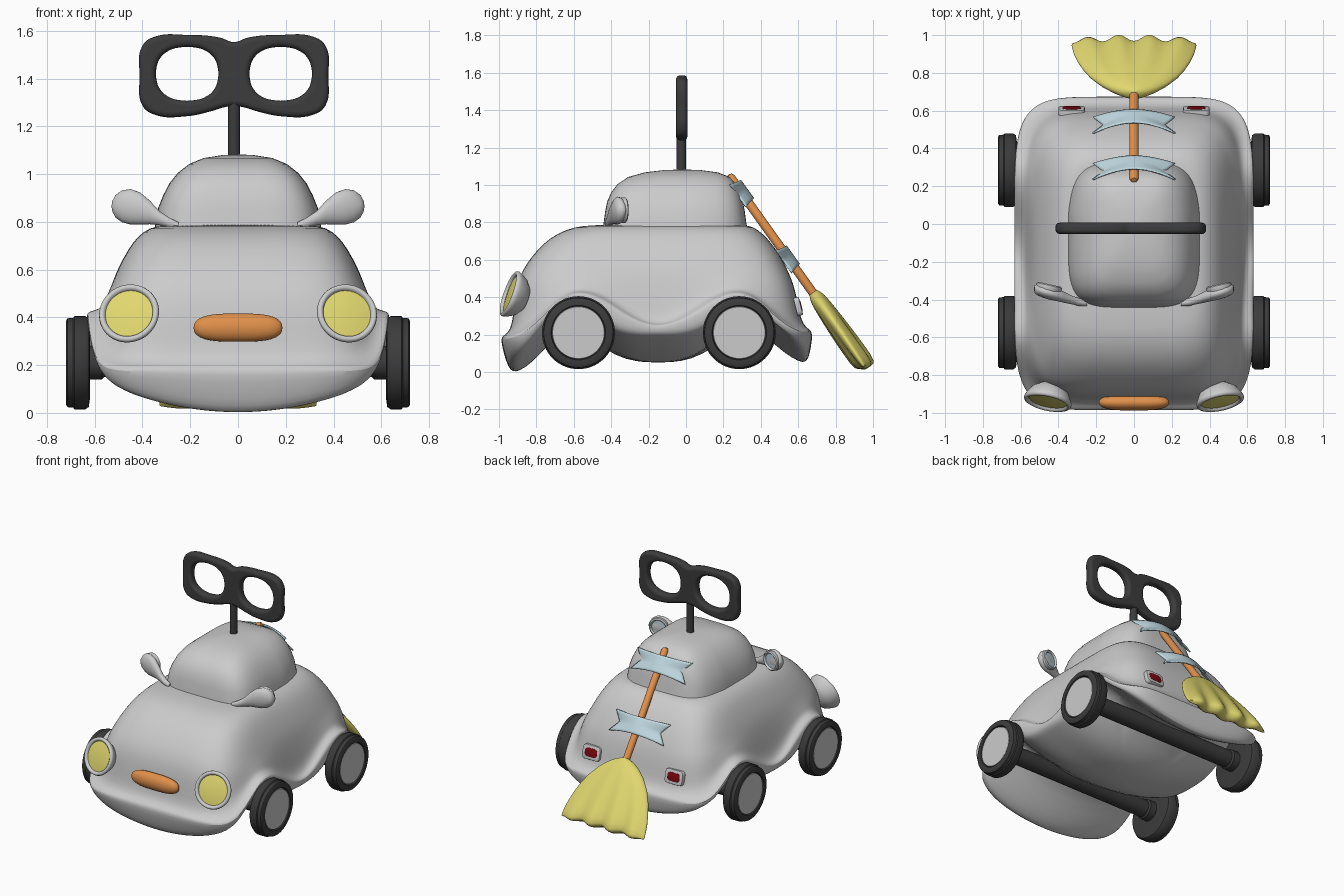
import bpy, bmesh, math
from mathutils import Vector, Matrix

if "Cube" in bpy.data.objects:
    bpy.data.objects.remove(bpy.data.objects["Cube"])

def mat(name, *c):
    m = bpy.data.materials.new(name)
    m.diffuse_color = (*c, 1)
    m.use_nodes = True
    m.node_tree.nodes["Principled BSDF"].inputs["Base Color"].default_value = m.diffuse_color
    return m

DARK = mat("dark", .045, .045, .045)
YELLOW = mat("yellow", .75, .68, .16)
ORANGE = mat("orange", .75, .28, .07)
BLUE = mat("pale_blue", .52, .68, .74)
RED = mat("dark_red", .2, .002, .006)

def finish(ob, m=None, angle=40):
    if m:
        ob.data.materials.append(m)
    bpy.ops.object.select_all(action='DESELECT')
    ob.select_set(True)
    bpy.context.view_layer.objects.active = ob
    bpy.ops.object.shade_smooth_by_angle(angle=math.radians(angle))
    return ob

def make(name, bm, m=None, angle=40):
    bmesh.ops.remove_doubles(bm, verts=bm.verts, dist=1e-5)
    bmesh.ops.recalc_face_normals(bm, faces=bm.faces)
    me = bpy.data.meshes.new(name)
    bm.to_mesh(me)
    bm.free()
    ob = bpy.data.objects.new(name, me)
    bpy.context.collection.objects.link(ob)
    return finish(ob, m, angle)

def loft(name, rings, m=None, angle=40, closed=True):
    bm = bmesh.new()
    vs = [[bm.verts.new(p) for p in r] for r in rings]
    n = len(vs[0])
    for a, b in zip(vs, vs[1:]):
        for i in range(n if closed else n - 1):
            j = (i + 1) % n
            bm.faces.new((a[i], a[j], b[j], b[i]))
    if closed:
        for r in (vs[0], vs[-1]):
            if (r[0].co - r[n // 2].co).length > 1e-4:
                bm.faces.new(r)
    return make(name, bm, m, angle)

def lathe(name, prof, pos, axis, m=None, seg=48, angle=35):
    M = Matrix.Translation(pos) @ Vector(axis).to_track_quat('Z', 'Y').to_matrix().to_4x4()
    ang = [2 * math.pi * i / seg for i in range(seg)]
    return loft(name, [[M @ Vector((r * math.cos(a), r * math.sin(a), h)) for a in ang]
                       for r, h in prof], m, angle)

def keys(tab, y):
    if y <= tab[0][0]:
        return tab[0][1]
    for (a, p), (b, q) in zip(tab, tab[1:]):
        if y <= b:
            t = (1 - math.cos(math.pi * (y - a) / (b - a))) / 2
            return p + (q - p) * t
    return tab[-1][1]

def plan(hx, y0, y1, n, seg=128):
    # rounded-rectangle outline seen from above
    out = []
    for i in range(seg):
        a = 2 * math.pi * (i + .5) / seg
        c, s = math.cos(a), math.sin(a)
        r = (abs(c) ** n + abs(s) ** n) ** (-1 / n)
        out.append((hx * r * c, (y0 + y1) / 2 + (y1 - y0) / 2 * r * s))
    return out

def crease(y):   # top of the flared wheel-arch skirt
    return keys([(-.95, .2), (-.57, .43), (-.15, .255), (.28, .43), (.63, .23)], y)

def low(x, y):   # underside height, with a round belly between the axles
    if -.57 < y < .28:
        z = .05 + .22 * abs((y + .15) / .425) ** 3
    else:
        z = keys([(-.92, 0), (-.57, .27), (.28, .27), (.64, .05)], y)
    return min(z + .38 * x * x, crease(y) - .055)

# car body: underside, flared skirt, then hood and sides
edge = plan(.6, -.925, .635, 6)
rings = []
for s in (0, .15, .3, .45, .6, .75, .87, .96):
    pts = [(x * s, -.145 + (y + .145) * s) for x, y in edge]
    rings.append([(x, y, low(x, y)) for x, y in pts])
for hx, y0, y1, f in ((.61, -.925, .635, 0), (.628, -.95, .655, .12), (.634, -.972, .668, .45),
                      (.634, -.99, .677, .83), (.622, -.982, .667, .96), (.6, -.955, .645, 1.03)):
    rings.append([(x, y, low(x, y) + (crease(y) - low(x, y)) * f) for x, y in plan(hx, y0, y1, 6)])
for hx, y0, y1, t in ((.576, -.93, .615, .15), (.563, -.92, .6, .45), (.543, -.903, .573, .85)):
    rings.append([(x, y, crease(y) + (.52 - crease(y)) * t) for x, y in plan(hx, y0, y1, 5.5)])
for hx, y0, y1, z in ((.525, -.87, .54, .55), (.5, -.83, .51, .61), (.46, -.765, .46, .685),
                      (.42, -.69, .41, .74), (.37, -.6, .36, .775), (.32, -.5, .32, .787), (0, -.1, -.1, .789)):
    rings.append([(x, y, z) for x, y in plan(hx, y0, y1, 5)])
body = loft("car_body", rings, angle=50)
body.modifiers.new("smooth", 'SUBSURF').levels = 1

# cabin, slightly narrower towards the rear
cab = ((.35, -.445, .33, .76), (.345, -.44, .322, .8), (.334, -.432, .314, .86), (.314, -.422, .304, .91),
       (.288, -.4, .288, .96), (.252, -.365, .265, 1.005), (.205, -.31, .235, 1.042),
       (.145, -.22, .17, 1.067), (.07, -.12, .08, 1.079), (0, -.02, -.02, 1.083))
loft("cabin", [[(x * (1 - .25 * max(0, y - .05)), y, z) for x, y in plan(hx, a, b, 4.3, 96)]
               for hx, a, b, z in cab], angle=60)

# wheels and axles
tyre = ((0, -.05), (.15, -.05), (.185, -.045), (.195, -.03), (.195, .015), (.188, .02),
        (.186, .044), (.176, .05), (.146, .05), (.141, .035), (0, .035))
for y, end in ((-.575, "front"), (.285, "rear")):
    for s, side in ((1, "right"), (-1, "left")):
        p = (.67 * s, y, .21)
        lathe(f"{end}_{side}_tyre", tyre, p, (s, 0, 0), DARK, 64)
        lathe(f"{end}_{side}_hub", ((.141, .034), (.138, .046), (0, .046)), p, (s, 0, 0), None, 64)
    lathe(f"{end}_axle", ((0, -.64), (.07, -.64), (.07, -.57), (.06, -.56),
                          (.06, .56), (.07, .57), (.07, .64), (0, .64)), (0, y, .21), (1, 0, 0), DARK)

for s, side in ((1, "right"), (-1, "left")):
    # headlights
    p, d = (.455 * s, -.93, .414), (.2 * s, -.92, .33)
    lathe(side + "_headlight_housing", ((0, -.085), (.06, -.08), (.1, -.05), (.122, -.01), (.128, .006), (.125, .018),
          (.114, .023), (.104, .016), (.1, .004), (0, .004)), p, d, None, 64, 60)
    lathe(side + "_headlight_lens", ((.102, .007), (.07, .012), (.035, .015), (0, .016)), p, d, YELLOW, 64)
    # wing mirrors: tapering egg on a stalk, glass facing back
    rings = []
    for x, y, z, r in ((.25, -.42, .785, .014), (.29, -.413, .797, .022), (.33, -.402, .816, .03), (.37, -.388, .84, .05),
                       (.41, -.374, .856, .067), (.45, -.364, .863, .074), (.485, -.355, .865, .067),
                       (.512, -.348, .865, .048), (.526, -.345, .865, .023), (.53, -.344, .865, 0)):
        rings.append([(s * x, y + min(r, .014 + r * .3) * math.cos(a), z + r * math.sin(a))
                      for a in [math.pi * k / 12 for k in range(24)]])
    loft(side + "_mirror_shell", rings, angle=60)
    p, d = (.452 * s, -.345, .865), (-.22 * s, 1, 0)
    lathe(side + "_mirror_rim", ((0, -.02), (.06, -.015), (.069, .005), (.068, .02), (.06, .026),
                                 (.053, .02), (.05, .01), (0, .01)), p, d)
    lathe(side + "_mirror_glass", ((.051, .014), (0, .016)), p, d, BLUE)
    # tail lights
    M = Matrix.Translation((.33 * s, .6, .35)) @ Matrix.Rotation(math.radians(14), 4, 'X')
    for nm, w, h, dep, off, m in (("housing", .14, .1, .03, 0, None), ("lens", .1, .062, .02, .008, RED)):
        bm = bmesh.new()
        bmesh.ops.create_cube(bm, size=1, matrix=Matrix.Translation((0, off, 0)) @ Matrix.Diagonal((w, dep, h, 1)))
        along = [e for e in bm.edges if abs(e.verts[0].co.y - e.verts[1].co.y) > .01]
        bmesh.ops.bevel(bm, geom=along, offset=.024, segments=5, affect='EDGES', profile=.5)
        rim = [e for e in bm.edges if all(v.co.y > off + dep * .4 for v in e.verts)]
        bmesh.ops.bevel(bm, geom=rim, offset=.006, segments=2, affect='EDGES', profile=.5)
        bm.transform(M)
        make(f"{side}_tail_light_{nm}", bm, m)

# front grille pill
rings = []
for k in range(25):
    u = math.cos(math.pi * k / 24)
    r = (1 - abs(u) ** 3.2) ** (1 / 2.4) if 0 < k < 24 else 0
    rings.append([(.186 * u, -.945 + .042 * r * math.cos(a), .357 + .059 * r * math.sin(a))
                  for a in [math.pi * j / 16 for j in range(32)]])
loft("front_grille", rings, ORANGE, 70)

# wind-up key: stem and two-holed handle
KX = -.017
lathe("key_stem", ((0, 1.04), (.026, 1.04), (.025, 1.31), (0, 1.31)), (KX, -.025, 0), (0, 0, 1), DARK, 24)
half = [(.06, 1.572), (.2, 1.583), (.33, 1.576), (.382, 1.54), (.395, 1.41), (.382, 1.285),
        (.33, 1.248), (.2, 1.242), (.1, 1.262), (.04, 1.28)]
outline = [(0, 1.553)] + half + [(0, 1.285)] + [(-x, z) for x, z in reversed(half)]
cu = bpy.data.curves.new("key_handle", 'CURVE')
cu.dimensions, cu.fill_mode = '2D', 'BOTH'
cu.extrude, cu.bevel_depth, cu.bevel_resolution, cu.offset = .008, .022, 4, -.022
holes = [[(c + x, 1.42 + z) for x, z in plan(.13, -.112, .112, 2.35, 16)] for c in (-.196, .196)]
for pts in [outline] + holes:
    sp = cu.splines.new('BEZIER')
    sp.bezier_points.add(len(pts) - 1)
    sp.use_cyclic_u, sp.resolution_u = True, 6
    for b, (x, z) in zip(sp.bezier_points, pts):
        b.co = (x, z, 0)
        b.handle_left_type = b.handle_right_type = 'AUTO'
ob = bpy.data.objects.new("key_handle", cu)
bpy.context.collection.objects.link(ob)
ob.location, ob.rotation_euler = (KX, -.023, 0), (math.pi / 2, 0, 0)
bpy.ops.object.select_all(action='DESELECT')
ob.select_set(True)
bpy.context.view_layer.objects.active = ob
bpy.ops.object.convert(target='MESH')
finish(bpy.context.object, DARK, 40)

# broom handle
X, D, N = Vector((1, 0, 0)), Vector((0, .581, -.814)), Vector((0, .814, .581))
top = Vector((0, .235, 1.045))
lathe("broom_handle", ((0, -.012), (.016, -.008), (.024, .006), (.024, .8), (0, .8)), top, D, ORANGE, 24)

# broom bristles: flattened fan with a rippled, scalloped end
rings = []
for t, w, h in ((0, .025, .024), (.04, .075, .034), (.1, .12, .042), (.2, .175, .047), (.35, .232, .051), (.5, .27, .053),
                (.65, .298, .053), (.8, .318, .051), (.9, .326, .048), (.97, .33, .04), (1, .328, .028), (1.005, .32, 0)):
    ring = []
    for k in range(96):
        a = 2 * math.pi * k / 96
        u = math.cos(a)
        wave = -math.cos(4 * math.pi * u) * t * t * (1 - .5 * u * u)
        pos = Vector((0, .68, .425)) + X * w * u + D * (t * .485 + .012 * wave)
        ring.append(pos + N * (h * math.sin(a) + .014 * wave))
    rings.append(ring)
loft("broom_bristles", rings, YELLOW, 60)

# tape strips with swallowtail ends
for nm, c in (("upper_tape", Vector((0, .303, .96))), ("lower_tape", Vector((0, .548, .608)))):
    rings = []
    for i in range(-12, 13):
        u = i / 12
        row = []
        for j in range(-4, 5):
            v = j / 4
            x = u * (.165 + .055 * abs(v))
            row.append(c + X * x + D * v * (.06 + .012 * u * u) + N * (.032 - .06 * abs(u) ** 1.8))
        rings.append(row)
    tape = loft(nm, rings, BLUE, 40, closed=False)
    tape.modifiers.new("thickness", 'SOLIDIFY').thickness = .008
